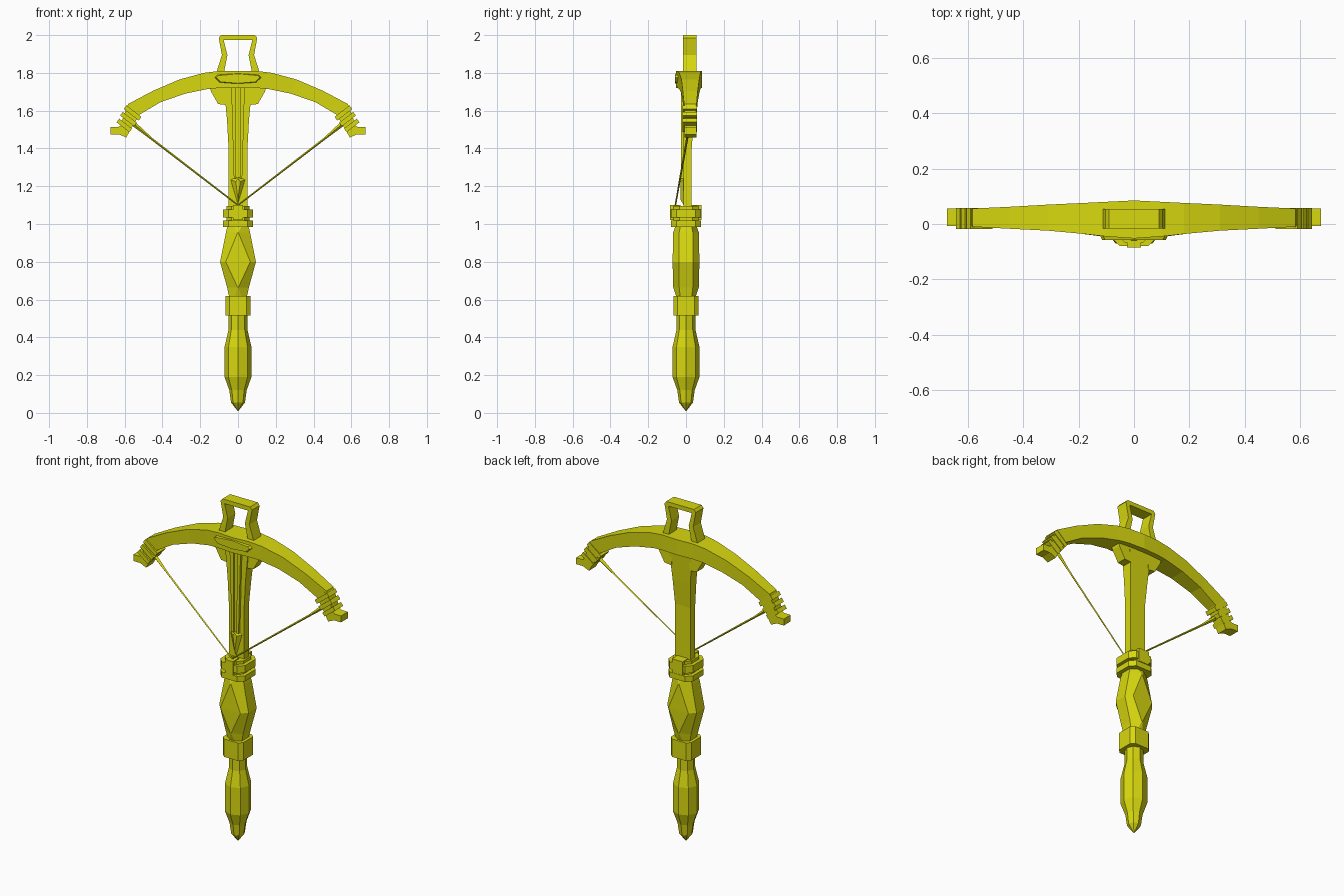
import bpy, bmesh, math

yellow = bpy.data.materials.new("yellow")
yellow.diffuse_color = (0.69, 0.69, 0.005, 1)


def finish(name, bm):
    bmesh.ops.recalc_face_normals(bm, faces=bm.faces)
    me = bpy.data.meshes.new(name)
    bm.to_mesh(me)
    bm.free()
    me.materials.append(yellow)
    ob = bpy.data.objects.new(name, me)
    bpy.context.collection.objects.link(ob)
    return ob


def loft(name, rings):
    """Skin a list of equal-length 3D rings and cap both ends."""
    bm = bmesh.new()
    vs = [[bm.verts.new(p) for p in r] for r in rings]
    n = len(vs[0])
    for a, b in zip(vs, vs[1:]):
        for i in range(n):
            j = (i + 1) % n
            bm.faces.new((a[i], a[j], b[j], b[i]))
    bm.faces.new(vs[0])
    bm.faces.new(vs[-1])
    return finish(name, bm)


def plate(name, pts, y0, y1):
    """Extrude an x-z outline from y0 to y1."""
    return loft(name, [[(x, y, z) for x, z in pts] for y in (y0, y1)])


def octagon(z, r):
    return [(r * math.cos(i * math.pi / 4), r * math.sin(i * math.pi / 4), z) for i in range(8)]


def chamfered(z, hx, hy, wx, cy):
    """Eight-sided section: front/back flats of half width wx, side flats of half width cy."""
    return [(wx, -hy, z), (hx, -cy, z), (hx, cy, z), (wx, hy, z),
            (-wx, hy, z), (-hx, cy, z), (-hx, -cy, z), (-wx, -hy, z)]


def rect(z, hx, y0, y1):
    return [(-hx, y0, z), (hx, y0, z), (hx, y1, z), (-hx, y1, z)]


# Lower grip with pointed pommel
loft("grip", [octagon(z, r) for z, r in [
    (0.01, 0.002), (0.055, 0.037), (0.12, 0.046), (0.19, 0.071),
    (0.35, 0.071), (0.44, 0.05), (0.54, 0.05)]])

# Collar between the grip and the body
loft("lower_collar", [chamfered(z, 0.066, 0.066, 0.045, 0.045) for z in (0.515, 0.62)])

# Faceted body with a diamond face front and back
loft("body", [chamfered(*r) for r in [
    (0.61, 0.046, 0.05, 0.02, 0.03), (0.665, 0.058, 0.068, 0.002, 0.036),
    (0.80, 0.095, 0.071, 0.065, 0.038), (0.955, 0.064, 0.068, 0.002, 0.036),
    (0.99, 0.055, 0.055, 0.02, 0.03)]])

# Upper collar: core, two rings and string catch
loft("collar_core", [chamfered(z, 0.06, 0.066, 0.035, 0.035) for z in (0.985, 1.095)])
for z0, z1 in ((0.985, 1.018), (1.035, 1.078)):
    loft("collar_ring", [chamfered(z, 0.08, 0.08, 0.05, 0.05) for z in (z0, z1)])
loft("string_catch", [rect(z, 0.026, -0.085, -0.03) for z in (1.02, 1.10)])
loft("rear_catch", [rect(z, 0.035, 0.03, 0.082) for z in (1.02, 1.10)])

# Stock, flaring towards the bow
loft("stock", [rect(*r) for r in [
    (1.08, 0.05, -0.014, 0.03), (1.40, 0.05, -0.014, 0.03),
    (1.55, 0.058, -0.014, 0.042), (1.76, 0.078, -0.014, 0.055)]])

# Bolt lying in the groove, head pointing down
plate("bolt_shaft", [(-0.007, 1.74), (0.007, 1.74), (0.007, 1.22), (-0.007, 1.22)], -0.021, -0.01)
loft("bolt_head", [[(x, -0.012, z) for x, z in ((0, 1.10), (0.04, 1.235), (0, 1.255), (-0.04, 1.235))],
                   [(x, -0.03, z) for x, z in ((0, 1.13), (0.012, 1.225), (0, 1.24), (-0.012, 1.225))]])

# Bow limb, one curved bar tapering to both ends: x, top z, bottom x, bottom z, front y, back y
half = [(0, 1.81, 0, 1.72, -0.052, 0.085), (0.10, 1.81, 0.10, 1.72, -0.045, 0.08),
        (0.18, 1.80, 0.16, 1.715, -0.036, 0.076), (0.31, 1.765, 0.28, 1.69, -0.024, 0.07),
        (0.45, 1.705, 0.41, 1.645, -0.017, 0.062), (0.582, 1.635, 0.52, 1.58, -0.01, 0.056)]
stations = [(-a, b, -c, d, e, f) for a, b, c, d, e, f in half[:0:-1]] + half
loft("bow_limb", [[(a, e, b), (a, f, b), (c, f, d), (c, e, d)] for a, b, c, d, e, f in stations])

# Plate on the front of the bow
loft("bow_front_plate", [
    [(x, -0.03, z) for x, z in ((-0.128, 1.775), (-0.115, 1.793), (0, 1.803), (0.115, 1.793),
                                (0.128, 1.775), (0.10, 1.745), (0, 1.735), (-0.10, 1.745))],
    [(x, -0.058, z) for x, z in ((-0.115, 1.775), (-0.105, 1.786), (0, 1.795), (0.105, 1.786),
                                 (0.115, 1.775), (0.092, 1.753), (0, 1.745), (-0.092, 1.753))]])

# Stirrup at the top
arm = [(0.115, 1.80), (0.085, 1.895), (0.102, 1.985), (0.09, 2.0)]
inner = [(0.076, 1.975), (0.056, 1.895), (0.075, 1.80)]
flip = lambda pts: [(-x, z) for x, z in pts]
plate("stirrup", arm + flip(arm)[::-1] + flip(inner)[::-1] + inner[::1], -0.016, 0.055)

for s, side in ((-1, "left"), (1, "right")):
    def m(pts):
        return [(s * x, z) for x, z in pts]

    # Raised rail beside the bolt groove
    plate(side + "_rail", m([(0.012, 1.735), (0.036, 1.735), (0.022, 1.24), (0.01, 1.24)]), -0.027, -0.01)
    # Bracket under the bow
    plate(side + "_bracket", m([(0.15, 1.725), (0.142, 1.70), (0.105, 1.635), (0.06, 1.63), (0.05, 1.73)]),
          -0.008, 0.05)
    # Limb tip core and horn
    plate(side + "_tip_core", m([(0.582, 1.635), (0.622, 1.525), (0.575, 1.49), (0.52, 1.58)]), -0.008, 0.054)
    plate(side + "_tip_horn", m([(0.675, 1.513), (0.635, 1.513), (0.605, 1.53), (0.568, 1.50),
                                 (0.592, 1.458), (0.63, 1.475), (0.675, 1.475)]), -0.008, 0.056)
    # Wrapped bands, each square to the limb axis
    for k, w in ((0, 0.05), (1, 0.047), (2, 0.043)):
        cx, cz = 0.558 + 0.022 * k, 1.588 - 0.033 * k
        plate(side + "_tip_band", m([(cx + a * w * 0.79 + b * 0.0072, cz + a * w * 0.61 - b * 0.0095)
                                     for a, b in ((-1, -1), (1, -1), (1, 1), (-1, 1))]), -0.018, 0.058)
    # Bowstring, thicker where it is bound to the tip
    path = [(0.57, 0.02, 1.545, 0.014), (0.46, 0.006, 1.453, 0.006), (0.0, -0.056, 1.10, 0.004)]
    loft(side + "_string", [[(s * (x + r * 0.6), y, z - r * 0.8), (s * x, y - r, z),
                             (s * (x - r * 0.6), y, z + r * 0.8), (s * x, y + r, z)]
                            for x, y, z, r in path])
